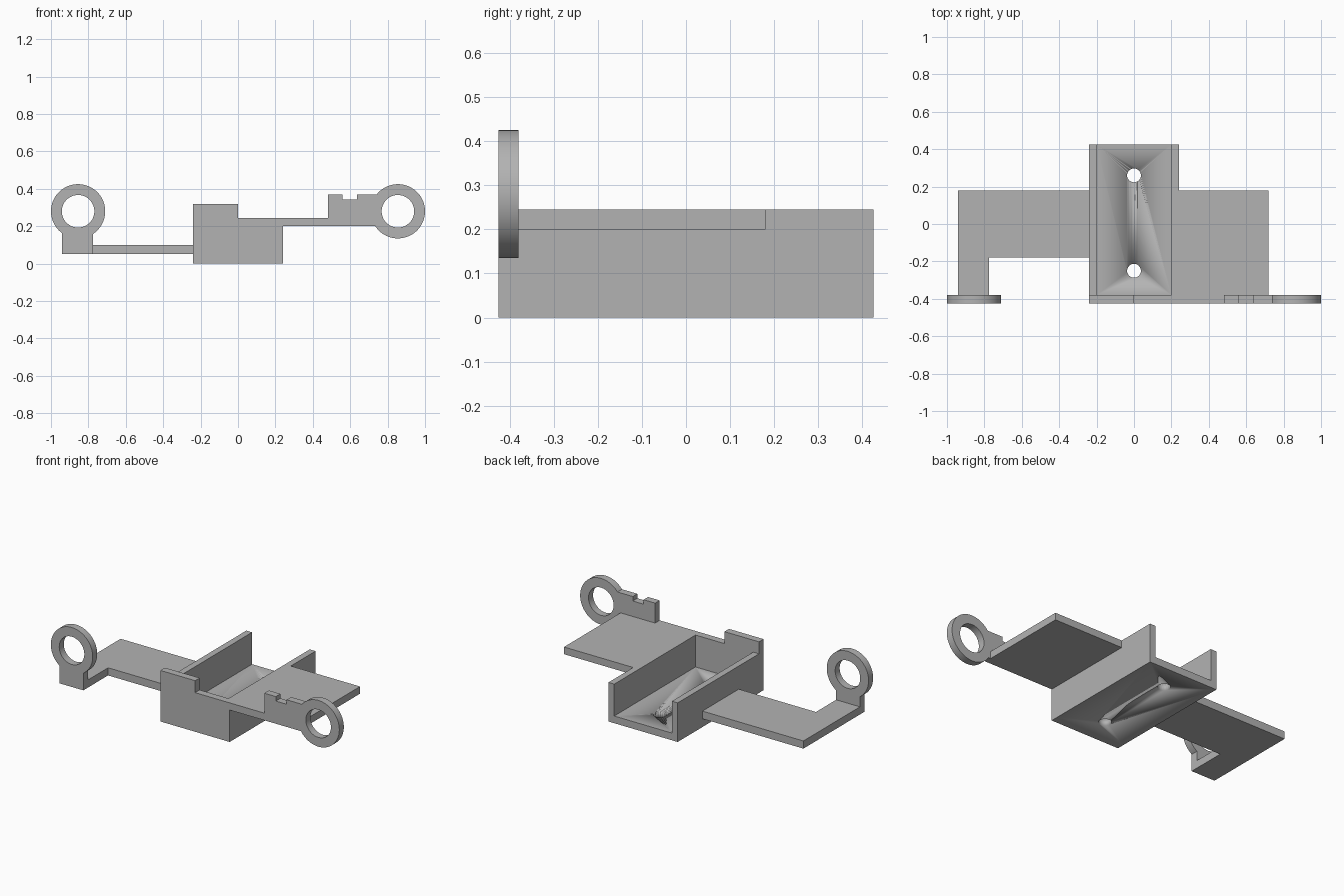
import bpy, bmesh, math

cube = bpy.data.objects.get("Cube")
if cube:
    bpy.data.objects.remove(cube, do_unlink=True)

# One plain grey for every part
GREY = (0.45, 0.45, 0.45, 1)
grey = bpy.data.materials.new("plain grey")
grey.use_nodes = True
grey.diffuse_color = GREY
grey.node_tree.nodes["Principled BSDF"].inputs["Base Color"].default_value = GREY

FRONT, PLATE_BACK, BACK = -0.425, -0.38, 0.425
RING_X, RING_Z, RING_R, HOLE_R = 0.855, 0.28, 0.145, 0.087


def arc(cx, cy, r, start, end, steps=64):
    """Points counter-clockwise between two angles."""
    return [(cx + r * math.cos(start + (end - start) * i / steps),
             cy + r * math.sin(start + (end - start) * i / steps)) for i in range(steps + 1)]


def circle(cx, cy, r):
    return arc(cx, cy, r, 0, math.tau)[:-1]


def plate(name, outlines, lo, hi, upright=True):
    """Extrude filled outlines along y (upright) or along z."""
    curve = bpy.data.curves.new(name, 'CURVE')
    curve.dimensions = '2D'
    curve.fill_mode = 'BOTH'
    curve.extrude = (hi - lo) / 2
    for pts in outlines:
        spline = curve.splines.new('POLY')
        spline.points.add(len(pts) - 1)
        for p, (a, b) in zip(spline.points, pts):
            p.co = (a, b, 0, 1)
        spline.use_cyclic_u = True
    obj = bpy.data.objects.new(name, curve)
    bpy.context.collection.objects.link(obj)
    mid = (lo + hi) / 2
    obj.location = (0, mid, 0) if upright else (0, 0, mid)
    obj.rotation_euler.x = math.pi / 2 if upright else 0
    bpy.ops.object.select_all(action='DESELECT')
    obj.select_set(True)
    bpy.context.view_layer.objects.active = obj
    bpy.ops.object.convert(target='MESH')
    obj = bpy.context.object
    # Weld the caps to the sides
    bm = bmesh.new()
    bm.from_mesh(obj.data)
    bmesh.ops.remove_doubles(bm, verts=bm.verts, dist=0.0001)
    bmesh.ops.recalc_face_normals(bm, faces=bm.faces)
    bm.to_mesh(obj.data)
    bm.free()
    obj.data.materials.clear()
    obj.data.materials.append(grey)
    bpy.ops.object.shade_smooth_by_angle(angle=math.radians(30))
    return obj


def rect(x0, x1, y0, y1):
    return [(x0, y0), (x1, y0), (x1, y1), (x0, y1)]


# Central channel, open at the back
channel = plate("channel", [[(-0.24, 0), (0.24, 0), (0.24, 0.245), (0.2, 0.245),
                             (0.2, 0.045), (-0.2, 0.045), (-0.2, 0.245), (-0.24, 0.245)]],
                PLATE_BACK, BACK)

# Screw holes through the channel floor
for name, y in (("front_hole_cutter", -0.25), ("back_hole_cutter", 0.26)):
    cutter = plate(name, [circle(0, y, 0.037)], -0.1, 0.1, upright=False)
    cutter.hide_render = True
    cutter.hide_set(True)
    cut = channel.modifiers.new(name, 'BOOLEAN')
    cut.operation = 'DIFFERENCE'
    cut.solver = 'EXACT'
    cut.object = cutter
    bpy.context.view_layer.objects.active = channel
    bpy.ops.object.modifier_apply(modifier=cut.name)
    bpy.data.objects.remove(cutter, do_unlink=True)

# Front plate with the stepped top, notched bracket and ring
low = math.atan2(-0.08, -0.121)
high = math.atan2(0.09, -0.1137)
front = [(-0.24, 0), (0.24, 0), (0.24, 0.2)]
front += arc(RING_X, RING_Z, RING_R, low, high)
front += [(0.635, 0.37), (0.635, 0.342), (0.56, 0.342), (0.56, 0.37), (0.48, 0.37),
          (0.48, 0.245), (0, 0.245), (0, 0.32), (-0.24, 0.32)]
plate("front_plate", [front, circle(RING_X, RING_Z, HOLE_R)], FRONT, PLATE_BACK)

# Upper deck on the left side
plate("left_deck", [rect(0.24, 0.72, PLATE_BACK, 0.18)], 0.2, 0.245, upright=False)

# Lower L-shaped arm on the right side
plate("right_arm", [[(-0.94, PLATE_BACK), (-0.775, PLATE_BACK), (-0.775, -0.18),
                     (-0.24, -0.18), (-0.24, 0.18), (-0.94, 0.18)]], 0.052, 0.1, upright=False)

# Ring on a short post at the end of the arm
start = math.atan2(-0.121, 0.08)
end = math.atan2(-0.1175, -0.085) + math.tau
post = [(-0.94, 0.052), (-0.775, 0.052)] + arc(-RING_X, RING_Z, RING_R, start, end)
plate("right_ring", [post, circle(-RING_X, RING_Z, HOLE_R)], FRONT, PLATE_BACK)
